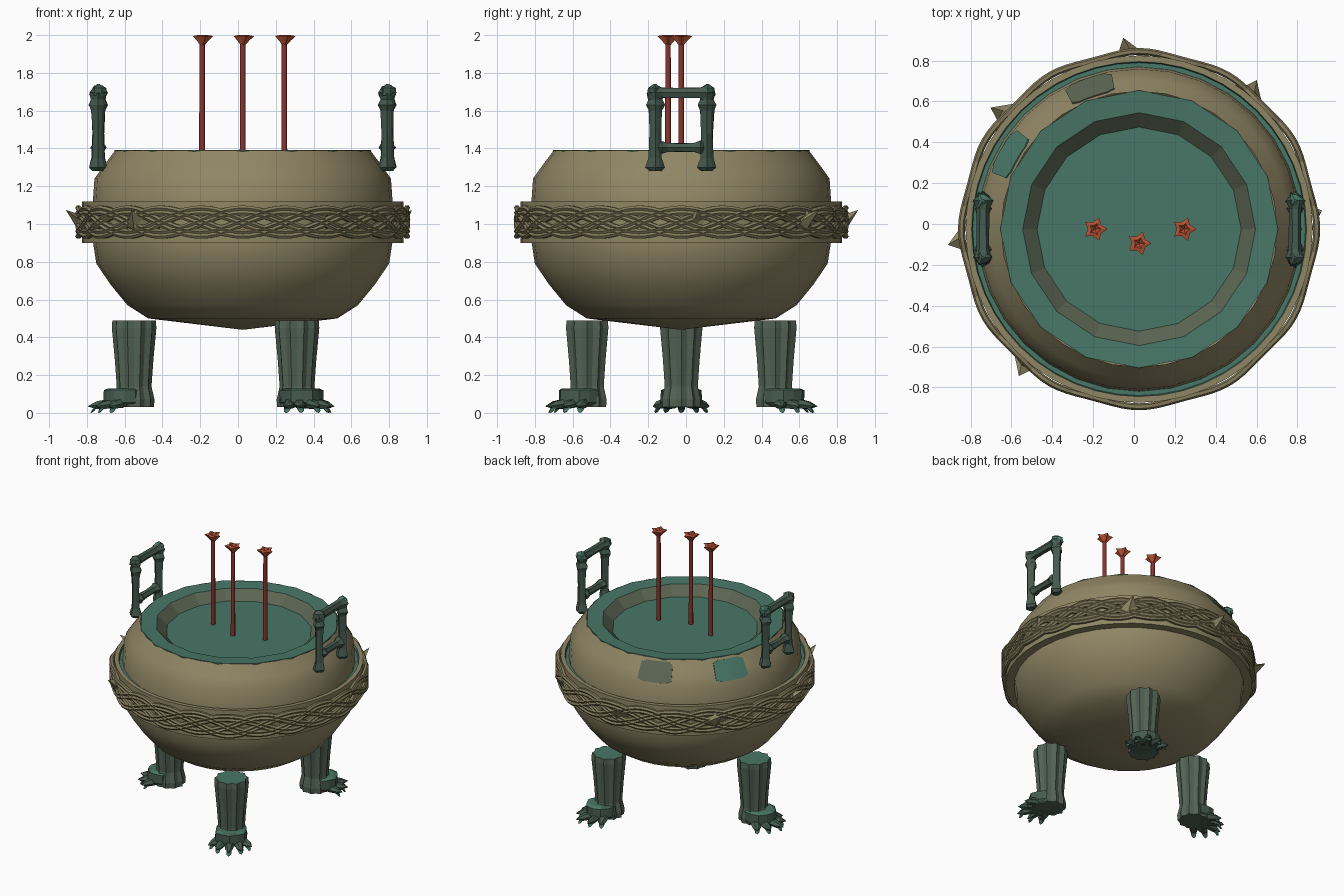
import bpy, bmesh, random
from math import sin, cos, pi, radians
from mathutils import Vector, Matrix

random.seed(4)
if "Cube" in bpy.data.objects:
    bpy.data.objects.remove(bpy.data.objects["Cube"])

CENTRE = Vector((0.025, -0.025, 0))


def material(name, rgb):
    m = bpy.data.materials.new(name)
    m.use_nodes = True
    m.diffuse_color = (*rgb, 1)
    m.node_tree.nodes["Principled BSDF"].inputs["Base Color"].default_value = (*rgb, 1)
    return m


BRONZE = material("aged bronze", (0.28, 0.24, 0.13))
BRAID = material("braid bronze", (0.235, 0.20, 0.105))
TEAL = material("verdigris", (0.065, 0.185, 0.135))
GREY = material("green grey", (0.105, 0.13, 0.085))
LEG = material("leg patina", (0.085, 0.125, 0.09))
DARK = material("dark patina", (0.06, 0.105, 0.08))
RED = material("incense red", (0.25, 0.035, 0.025))
EMBER = material("ember orange", (0.47, 0.085, 0.035))


def loft(name, rings, mats, loop=False, caps=True, smooth=None, rule=None):
    """Skin a list of point rings; rule(face) picks a material slot."""
    bm = bmesh.new()
    vs = [[bm.verts.new(p) for p in r] for r in rings]
    n = len(rings[0])
    count = len(rings)
    for i in range(count if loop else count - 1):
        a, b = vs[i], vs[(i + 1) % count]
        for j in range(n):
            k = (j + 1) % n
            bm.faces.new((a[j], a[k], b[k], b[j]))
    if caps and not loop:
        bm.faces.new(vs[0])
        bm.faces.new(vs[-1])
    bmesh.ops.remove_doubles(bm, verts=bm.verts, dist=0.0005)
    bmesh.ops.recalc_face_normals(bm, faces=bm.faces)
    if rule:
        for f in bm.faces:
            f.material_index = rule(f)
    mesh = bpy.data.meshes.new(name)
    bm.to_mesh(mesh)
    bm.free()
    for m in mats:
        mesh.materials.append(m)
    ob = bpy.data.objects.new(name, mesh)
    bpy.context.collection.objects.link(ob)
    if smooth:
        bpy.ops.object.select_all(action='DESELECT')
        ob.select_set(True)
        bpy.context.view_layer.objects.active = ob
        bpy.ops.object.shade_smooth_by_angle(angle=radians(smooth))
    return ob


def turn(profile, n, centre=CENTRE, flute=1.0, jitter=0.0):
    """Rings of a turned shape; flute pulls in every second point."""
    rings = []
    for r, z in profile:
        ring = []
        for j in range(n):
            a = 2 * pi * j / n
            k = r * (flute if j % 2 else 1) * (1 + random.uniform(-jitter, jitter))
            ring.append(centre + Vector((k * cos(a), k * sin(a), z)))
        rings.append(ring)
    return rings


def around(radius, angle, z=0):
    return CENTRE + Vector((radius * cos(angle), radius * sin(angle), z))


# Bowl body
BOWL = [(0.001, 0.44), (0.25, 0.47), (0.5, 0.5), (0.61, 0.57), (0.70, 0.68), (0.775, 0.79),
        (0.792, 0.9), (0.798, 1.05), (0.785, 1.24), (0.735, 1.31), (0.675, 1.39)]
loft("bowl", turn(BOWL, 32), [BRONZE], caps=False, smooth=50)

# Rim, sunken wall and ash bed
loft("rim", turn([(0.68, 1.38), (0.68, 1.392), (0.57, 1.385)], 16), [TEAL], caps=False)
loft("rim_wall", turn([(0.57, 1.385), (0.50, 1.32)], 16), [GREY], caps=False)
loft("ash_bed", turn([(0.50, 1.32), (0.001, 1.32)], 16), [TEAL], caps=False)

# Worn patches on the shoulder
for name, mid, mat in (("teal_patch", 150, TEAL), ("grey_patch", 109, GREY)):
    rings = []
    for i in range(7):
        a = radians(mid - 9 + 3 * i)
        inset = 0.012 if i in (0, 6) else 0
        rings.append([around(0.782 - inset, a, 1.255 + inset), around(0.737, a, 1.317),
                      around(0.690 + inset, a, 1.377 - inset),
                      around(0.68 + inset, a, 1.372 - inset), around(0.725, a, 1.312),
                      around(0.772 - inset, a, 1.25 + inset)])
    loft(name, rings, [mat], smooth=40)

# Band with a verdigris gap along the bowl
BAND = [(0.78, 0.9), (0.85, 0.9), (0.85, 1.12), (0.82, 1.12), (0.815, 1.10), (0.78, 1.10)]
loft("band", turn(BAND, 48), [BRONZE, TEAL], caps=False, smooth=30,
     rule=lambda f: int(f.calc_center_median().z > 1.09
                        and (f.calc_center_median() - CENTRE).xy.length < 0.82))

# Woven strands round the band
STEPS = 120
for s in range(4):
    for pair in (-0.013, 0.013):
        rings = []
        for i in range(STEPS):
            a = 2 * pi * i / STEPS
            wave = 6 * a + s * pi / 2
            z = 1.01 + pair + 0.062 * sin(wave)
            r = 0.862 + 0.008 * cos(2 * wave + s * pi)
            rings.append([around(r + 0.017 * cos(t * pi / 3), a, z + 0.015 * sin(t * pi / 3))
                          for t in range(6)])
        loft("braid_strand", rings, [BRAID], loop=True, smooth=40)

# Leaf thorns on the band
for deg, reach in ((4, 0.9), (50, 0.93), (93, 0.94), (139, 0.94), (183, 0.94), (229, 0.93)):
    a = radians(deg)
    base = [around(0.84, a - 0.13, 0.99), around(0.86, a, 0.945),
            around(0.84, a + 0.13, 1.02), around(0.86, a, 1.085)]
    mid = [p.lerp(around(reach - 0.03, a, 1.03), 0.5) for p in base]
    tip = [around(reach, a + 0.03, 1.075)] * 4
    loft("band_thorn", [base, mid, tip], [BRONZE], caps=False)


def spike(name, start, end, width, height, mat):
    """Faceted pointed bar, widest a third of the way along."""
    d = end - start
    side = Vector((-d.y, d.x, 0)).normalized()
    rings = []
    for t, w in ((0, 0.8), (0.35, 1), (0.75, 0.75), (1, 0.05)):
        ring = []
        for k in range(6):
            j = w * random.uniform(0.85, 1.1)
            p = start + d * t + side * width * j * cos(k * pi / 3)
            p.z = max(0, p.z + height * j * sin(k * pi / 3))
            ring.append(p)
        rings.append(ring)
    return loft(name, rings, [mat])


# Three fluted legs with clawed feet
for deg in (60, 180, 300):
    a = radians(deg)
    foot = around(0.575, a)
    out = Vector((cos(a), sin(a), 0))
    shaft = [(0.105, 0.03), (0.108, 0.07), (0.092, 0.14), (0.102, 0.28), (0.118, 0.45), (0.115, 0.49)]
    loft("leg", turn(shaft, 20, foot, 0.87), [LEG, TEAL],
         rule=lambda f: int(f.normal.z > 0.9))
    collar = [(0.09, 0.03), (0.115, 0.055), (0.112, 0.12), (0.09, 0.13)]
    loft("ankle_collar", turn(collar, 12, foot + out * 0.05, 0.95, 0.05), [DARK, TEAL],
         rule=lambda f: int(f.normal.z > 0.9))
    for k in range(-2, 3):
        d = Matrix.Rotation(k * 0.42, 3, 'Z') @ out
        reach = 0.245 - 0.022 * abs(k)
        knuckle = foot + d * (reach - 0.05) + Vector((0, 0, 0.04))
        spike("toe", foot + d * 0.06 + Vector((0, 0, 0.06)),
              foot + d * reach + Vector((0, 0, 0.035)), 0.036, 0.03, DARK)
        spike("claw", knuckle, knuckle + d * 0.035 + Vector((0, 0, -0.04)), 0.02, 0.012, TEAL)

# Square side handles: two flared posts and two crossbars each
POST = [(0.03, 1.28), (0.05, 1.30), (0.034, 1.35), (0.031, 1.48), (0.036, 1.60),
        (0.048, 1.63), (0.036, 1.66), (0.045, 1.69), (0.02, 1.70)]
for x in (-0.74, 0.79):
    for y in (-0.162, 0.112):
        loft("handle_post", turn(POST, 8, Vector((x, y, 0)), 0.8, 0.1), [DARK])
    for name, z, half, thick in (("handle_top_bar", 1.695, 0.165, 0.034),
                                 ("handle_lower_bar", 1.405, 0.12, 0.03)):
        rings = []
        for t, w in ((-1, 0.7), (-0.85, 1.35), (-0.6, 0.9), (0, 0.85),
                     (0.6, 0.9), (0.85, 1.35), (1, 0.7)):
            rings.append([Vector((x + thick * w * 1.05 * cos(k * pi / 3) * random.uniform(0.9, 1.1),
                                  -0.025 + half * t,
                                  z + thick * w * sin(k * pi / 3) * random.uniform(0.85, 1.1)))
                          for k in range(6)])
        loft(name, rings, [DARK])
    # Small corner finials
    for y in (-0.165, 0.115):
        loft("handle_finial", turn([(0.045, 1.68), (0.042, 1.72), (0.008, 1.74)], 6,
                                   Vector((x, y, 0)), 0.7, 0.1), [TEAL if y > 0 else DARK])

# Incense sticks with star-shaped glowing tips
for x, y in ((-0.19, -0.025), (0.025, -0.095), (0.245, -0.025)):
    at = Vector((x, y, 0))
    loft("incense_stick", turn([(0.016, 1.31), (0.014, 1.97)], 8, at), [RED], smooth=50)
    loft("incense_tip", turn([(0.012, 1.945), (0.034, 1.97), (0.06, 1.995),
                              (0.03, 2.0), (0.004, 1.985)], 10, at, 0.6), [EMBER])
